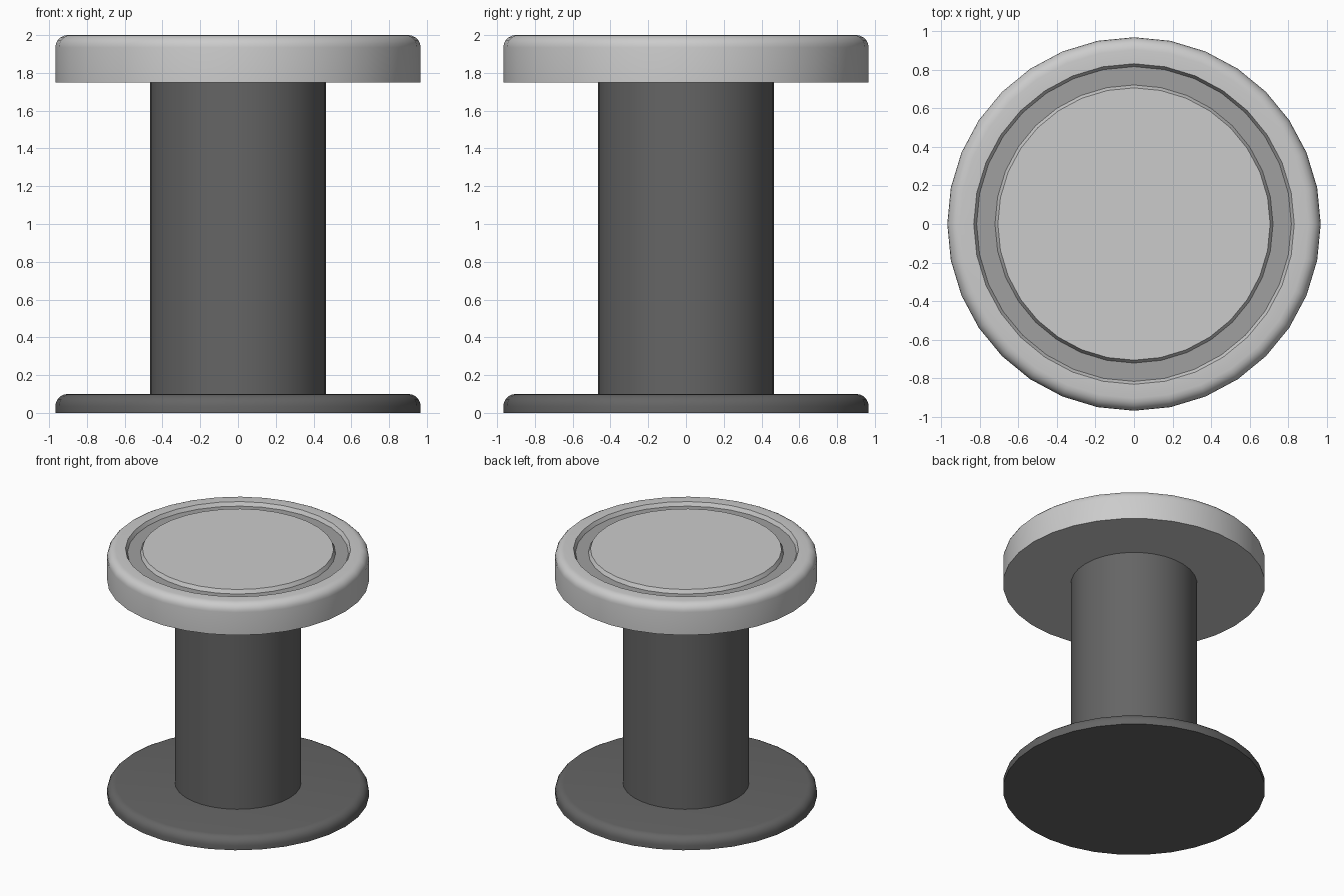
import bpy, bmesh, math

if "Cube" in bpy.data.objects:
    bpy.data.objects.remove(bpy.data.objects["Cube"])

SIDES = 32
RADIUS, ROUND = 0.967, 0.065


def material(name, value):
    mat = bpy.data.materials.new(name)
    mat.diffuse_color = (value, value, value, 1)
    mat.use_nodes = True
    mat.node_tree.nodes["Principled BSDF"].inputs["Base Color"].default_value = mat.diffuse_color
    return mat


def rounded_edge(z):
    """Quarter-round from the side wall up to the flat top at height z."""
    return [(RADIUS - ROUND + ROUND * math.cos(a), z - ROUND + ROUND * math.sin(a))
            for a in (math.pi / 2 * i / 5 for i in range(6))]


def lathe(name, profile, mats, groove_floor=None):
    """Revolve an (r, z) profile; points with r = 0 close on the axis."""
    bm = bmesh.new()
    verts = [bm.verts.new((r, 0, z)) for r, z in profile]
    edges = [bm.edges.new(pair) for pair in zip(verts, verts[1:])]
    bmesh.ops.spin(bm, geom=verts + edges, cent=(0, 0, 0), axis=(0, 0, 1),
                   angle=2 * math.pi, steps=SIDES, use_duplicate=False)
    bmesh.ops.remove_doubles(bm, verts=bm.verts, dist=1e-4)
    bmesh.ops.recalc_face_normals(bm, faces=bm.faces)
    if groove_floor is not None:
        for f in bm.faces:
            if all(abs(v.co.z - groove_floor) < 1e-4 for v in f.verts):
                f.material_index = 1
    mesh = bpy.data.meshes.new(name)
    bm.to_mesh(mesh)
    bm.free()
    for m in mats:
        mesh.materials.append(m)
    obj = bpy.data.objects.new(name, mesh)
    bpy.context.collection.objects.link(obj)
    bpy.ops.object.select_all(action='DESELECT')
    obj.select_set(True)
    bpy.context.view_layer.objects.active = obj
    bpy.ops.object.shade_smooth_by_angle(angle=math.radians(30))
    return obj


dark = material("dark_grey", 0.13)
light = material("light_grey", 0.6)
mid = material("mid_grey", 0.35)

# Base plate with rounded upper rim
lathe("base_plate", [(0, 0), (RADIUS, 0)] + rounded_edge(0.1) + [(0, 0.1)], [dark])

# Central column
lathe("column", [(0, 0.1), (0.466, 0.1), (0.466, 1.75), (0, 1.75)], [dark])

# Thick top with a shallow ring groove around a central disc
floor_z = 1.97
lathe("top_cap", [(0, 1.75), (RADIUS, 1.75)] + rounded_edge(2.0) +
      [(0.83, 2.0), (0.815, floor_z), (0.72, floor_z), (0.705, 2.0), (0, 2.0)],
      [light, mid], floor_z)
